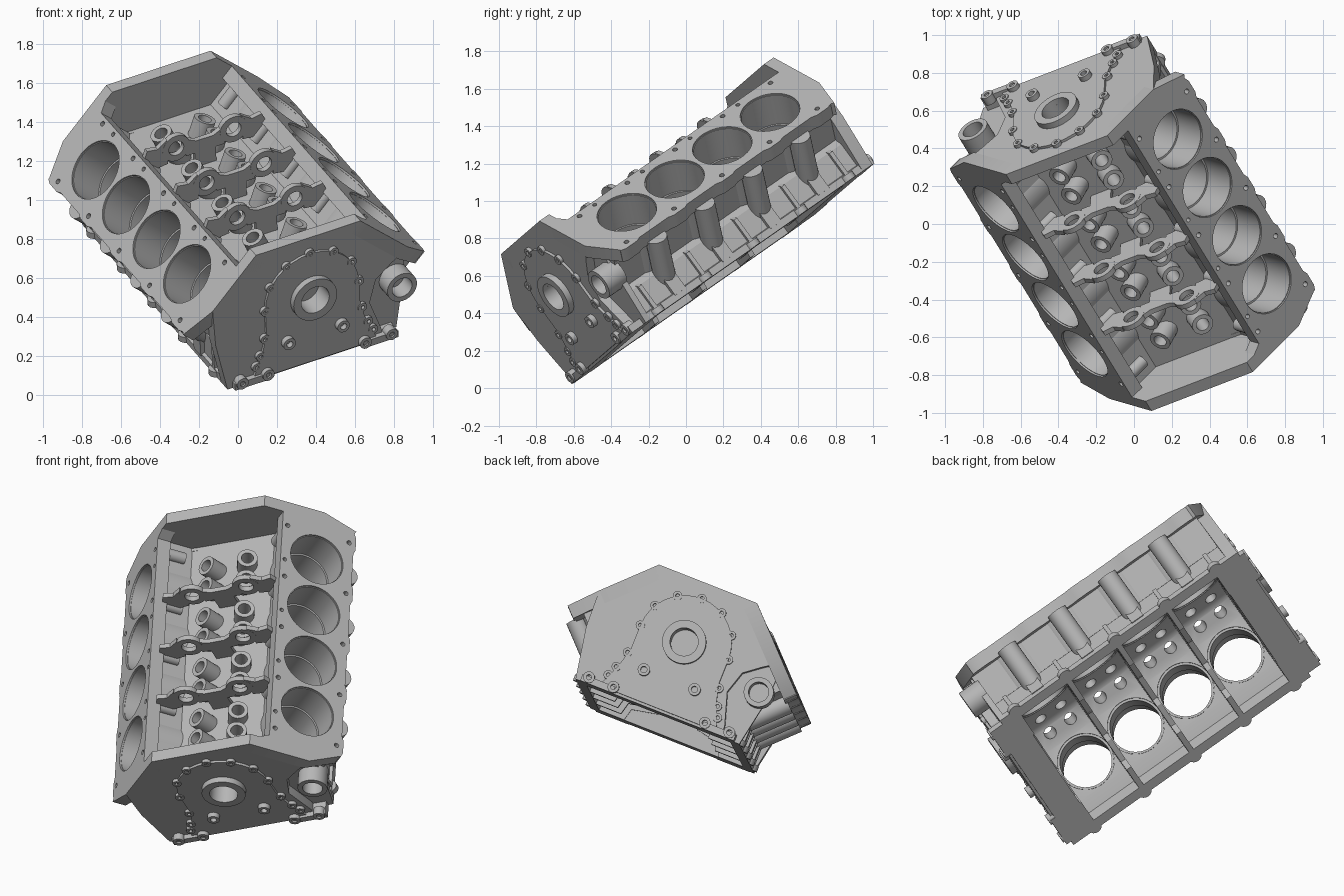
import bpy, bmesh, math
from mathutils import Matrix, Vector

if "Cube" in bpy.data.objects:
    bpy.data.objects.remove(bpy.data.objects["Cube"], do_unlink=True)

# Block frame: side, length, up, tilted in the world
L = Vector((-0.45, 0.732, 0.511)).normalized()
S = Vector((0.891, 0.342, 0.294))
S = (S - L * S.dot(L)).normalized()
U = S.cross(L)
ORIGIN = S * 0.255 + U * 0.376
FRAME = Matrix.Translation(ORIGIN) @ Matrix((S, L, U)).transposed().to_4x4()

MID = 0.455                      # middle of the block's length
PITCH = 0.3485                   # bore spacing
BORES = [MID + PITCH * (i - 1.5) for i in range(4)]
WEBS = [MID + PITCH * (i - 2) for i in range(5)]
FRONT, DECK, CAM_U = -0.40, 0.765, 0.42
T = Matrix.Translation
HALF_TURN = T((0, 2 * MID, 0)) @ Matrix.Diagonal((-1, -1, 1, 1))
TURNS = (Matrix.Identity(4), HALF_TURN)      # the block repeats after a half turn
SECTION = Matrix.Rotation(math.pi / 2, 4, 'X')   # (side, up) sketch, z runs forward
BANK = Matrix.Rotation(math.pi / 4, 4, 'Y')      # (across, length) sketch, z along the bore
LEAN = Matrix.Rotation(math.radians(22), 4, 'Y')  # lifter tilt

GREY = (0.47, 0.47, 0.47, 1)
iron = bpy.data.materials.new("cast grey")
iron.use_nodes = True
iron.diffuse_color = GREY
iron.node_tree.nodes["Principled BSDF"].inputs["Base Color"].default_value = GREY


def prism(bm, pts, h0, h1, mat):
    """Extrude a flat outline from h0 to h1."""
    low = [bm.verts.new(mat @ Vector((x, y, h0))) for x, y in pts]
    top = [bm.verts.new(mat @ Vector((x, y, h1))) for x, y in pts]
    bm.faces.new(low[::-1])
    bm.faces.new(top)
    for i in range(len(pts)):
        j = (i + 1) % len(pts)
        bm.faces.new((low[i], low[j], top[j], top[i]))


def circle(r, n):
    return [(r * math.cos(math.tau * i / n), r * math.sin(math.tau * i / n)) for i in range(n)]


def rod(bm, r, h0, h1, mat, n=32):
    prism(bm, circle(r, n), h0, h1, mat)


def tube(bm, ro, ri, h0, h1, mat, n=32):
    """Open pipe along local z."""
    rings = [[bm.verts.new(mat @ Vector((x, y, h))) for x, y in circle(r, n)]
             for r, h in ((ro, h0), (ro, h1), (ri, h1), (ri, h0))]
    for a in range(4):
        p, q = rings[a], rings[(a + 1) % 4]
        for i in range(n):
            j = (i + 1) % n
            bm.faces.new((p[i], p[j], q[j], q[i]))


def boss(bm, s, u, ro, ri, l0, l1, turn, n=20):
    """Pipe on an end face, pointing out along the crank axis."""
    tube(bm, ro, ri, -l0, -l1, turn @ T((s, 0, u)) @ SECTION, n)


def make(name, bm, cutter=False):
    bmesh.ops.recalc_face_normals(bm, faces=bm.faces)
    bm.transform(FRAME)
    me = bpy.data.meshes.new(name)
    bm.to_mesh(me)
    bm.free()
    me.materials.append(iron)
    ob = bpy.data.objects.new(name, me)
    bpy.context.collection.objects.link(ob)
    ob.hide_render = cutter
    return ob


def cut(ob, *cutters):
    bpy.context.view_layer.objects.active = ob
    for c in cutters:
        mod = ob.modifiers.new("cut", 'BOOLEAN')
        mod.operation, mod.solver, mod.object = 'DIFFERENCE', 'EXACT', c
        bpy.ops.object.modifier_apply(modifier=mod.name)


def mirrored(half):
    return half + [(-x, y) for x, y in reversed(half)]


def on_bank(w, n):
    return ((n + w) * math.sqrt(0.5), (n - w) * math.sqrt(0.5))


# Cutters
bores, bolts, crank_bays, lifters, cradle = (bmesh.new() for _ in range(5))
for turn in TURNS:
    bank = turn @ BANK
    for l in BORES:
        rod(bores, 0.162, 0.27, 0.85, bank @ T((0, l, 0)), 48)
        rod(bolts, 0.012, 0.71, 0.85, bank @ T((-0.195, l - 0.06, 0)), 12)
        for off in (-0.07, 0.07):
            rod(lifters, 0.035, -0.12, 0.1, turn @ T((0.095, l + off, 0.5)) @ LEAN, 24)
    for l in WEBS:
        for w in (-0.19, 0.19):
            rod(bolts, 0.014, 0.71, 0.85, bank @ T((w, l, 0)), 12)
bay = mirrored([(0.44, -0.06), (0.44, 0.085), on_bank(0.172, 0.36), on_bank(-0.172, 0.36), (0.02, 0.425)])
for l in BORES:
    prism(crank_bays, bay, -l - 0.158, -l + 0.158, SECTION)
prism(cradle, mirrored([(0.30, -0.05), (0.27, 0.07), (0.12, 0.10), (0.09, 0.13)]), -1.14, 0.235, SECTION)
bore_cut = make("bore_cutter", bores, True)
bolt_cut = make("bolt_cutter", bolts, True)
bay_cut = make("crankcase_cutter", crank_bays, True)
lifter_cut = make("lifter_cutter", lifters, True)
cradle_cut = make("crank_cutter", cradle, True)

# Main casting: crankcase skirt, two banks and the valley
bm = bmesh.new()
prism(bm, mirrored([(0.5, 0), (0.5, 0.04), (0.482, 0.045), (0.482, 0.185), on_bank(0.165, 0.48),
                    on_bank(0.165, 0.70), on_bank(-0.175, 0.70), on_bank(-0.175, 0.532)]),
      -1.24, 0.33, SECTION)
casting = make("block_casting", bm)
cut(casting, bay_cut, bore_cut, cradle_cut, lifter_cut)

# Deck plates
outer = [(0.03, FRONT), (0.215, -0.31)]
for l in WEBS:
    outer += [(0.22, l - 0.07), (0.232, l - 0.04), (0.232, l + 0.04), (0.22, l + 0.07)]
outer += [(0.23, 1.24), (0.03, 1.31)]
inner = [(-0.34, 1.31), (-0.34, 1.27), (-0.222, 1.24), (-0.222, -0.30), (-0.34, -0.36), (-0.34, FRONT)]
bm = bmesh.new()
for turn in TURNS:
    prism(bm, outer + inner, 0.685, DECK, turn @ BANK)
decks = make("cylinder_decks", bm)
cut(decks, bore_cut, bolt_cut)

# Cylinder barrels, with a narrower liner step inside
bm = bmesh.new()
for turn in TURNS:
    for l in BORES:
        place = turn @ BANK @ T((0, l, 0))
        tube(bm, 0.185, 0.158, 0.37, 0.755, place, 48)
        tube(bm, 0.160, 0.148, 0.365, 0.56, place, 48)
make("cylinder_barrels", bm)

# Outer columns beside each bore, skirt ribs and valley bolt bosses
bm = bmesh.new()
for turn in TURNS:
    for l in BORES:
        rod(bm, 0.06, 0.40, 0.70, turn @ BANK @ T((0.22, l, 0)), 24)
        prism(bm, [(0.44, 0.03), (0.505, 0.03), (0.505, 0.17), (0.44, 0.2)],
              -l - 0.04, -l + 0.04, turn @ SECTION)
    for l in WEBS:
        rod(bm, 0.035, 0.58, 0.70, turn @ BANK @ T((-0.18, l, 0)), 20)
        prism(bm, [(0.44, 0.03), (0.5, 0.03), (0.5, 0.18), (0.44, 0.22)],
              -l - 0.012, -l + 0.012, turn @ SECTION)
        rod(bm, 0.04, 0, 0.035, turn @ T((0.485, l, 0)), 16)
make("side_columns", bm)

# End walls in two halves around the camshaft opening; the pipe side is set back
half_circle = [(0.08 * math.sin(a), CAM_U - 0.08 * math.cos(a))
               for a in (math.pi * i / 24 for i in range(25))]
peak = on_bank(-0.34, DECK)
full_edge = [peak, on_bank(0.03, DECK), (0.555, 0.30), (0.5, 0)]
set_back_edge = [peak, on_bank(0.03, DECK), (0.46, 0.45), (0.37, 0.38), (0.33, 0.25), (0.39, 0.06), (0.39, 0)]
bm = bmesh.new()
for turn in TURNS:
    for flip, edge in ((1, set_back_edge), (-1, full_edge)):
        half = [(0, 0)] + half_circle + [(0, peak[1])] + edge
        prism(bm, [(flip * x, y) for x, y in half], 0.33, -FRONT, turn @ SECTION)
    prism(bm, [(0.2, 0)] + full_edge[:0:-1] + [(0.2, 0.5)], 0.31, 0.345, turn @ SECTION)
make("end_walls", bm)

# Raised timing cover pads, also split around the opening
arc = [(0.27 * math.sin(a), CAM_U + 0.27 * math.cos(a)) for a in (math.pi * i / 16 for i in range(9))]
pad_edge = arc + [(0.27, 0.27), (0.30, 0.16), (0.36, 0.015)]
bm = bmesh.new()
for turn in TURNS:
    for flip in (1, -1):
        half = [(0, 0.015)] + half_circle + pad_edge
        prism(bm, [(flip * x, y) for x, y in half], 0.395, 0.415, turn @ SECTION)
make("cover_pads", bm)

# Bosses, lugs and the side pipe on each end
bm = bmesh.new()
for turn in TURNS:
    boss(bm, 0, CAM_U, 0.125, 0.08, -0.33, -0.45, turn, 40)
    for i in range(7):
        a = math.pi * i / 6
        boss(bm, 0.27 * math.cos(a), CAM_U + 0.27 * math.sin(a), 0.026, 0.011, -0.39, -0.42, turn)
    for side in (-1, 1):
        boss(bm, side * 0.155, 0.19, 0.035, 0.018, -0.39, -0.445, turn)
        for s, u in ((0.28, 0.25), (0.31, 0.15), (0.335, 0.09)):
            boss(bm, side * s, u, 0.026, 0.011, -0.37, -0.42, turn)
        for s in (0.28, 0.43):
            boss(bm, side * s, 0.035, 0.033, 0.015, -0.39, -0.44, turn)
        prism(bm, [(side * s, u) for s, u in ((0.27, 0), (0.47, 0), (0.47, 0.04), (0.27, 0.04))],
              0.33, 0.43, turn @ SECTION)
    boss(bm, 0.5, 0.31, 0.085, 0.057, -0.31, -0.44, turn, 32)
make("end_bosses", bm)

# Lifter bosses in the valley
bm = bmesh.new()
for turn in TURNS:
    for l in BORES:
        for off in (-0.07, 0.07):
            tube(bm, 0.058, 0.035, -0.04, 0.085, turn @ T((0.095, l + off, 0.5)) @ LEAN, 24)
make("lifter_bosses", bm)

# Valley cross plates with two ringed holes each
bm = bmesh.new()
for l in WEBS[1:4]:
    prism(bm, mirrored([(0.11, 0.59), (0.12, 0.70), (0.05, 0.665)]), -l - 0.014, -l + 0.014, SECTION)
    prism(bm, mirrored([(0.06, 0.48), (0.06, 0.63)]), -l - 0.012, -l + 0.012, SECTION)
    for turn in (TURNS[0], T((0, 2 * l, 0)) @ Matrix.Diagonal((-1, -1, 1, 1))):
        tube(bm, 0.078, 0.043, -l - 0.015, -l + 0.015, turn @ T((0.165, 0, 0.66)) @ SECTION, 24)
        prism(bm, [(0.215, 0.58), (0.30, 0.57), (0.35, 0.65), (0.33, 0.70), (0.27, 0.69), (0.215, 0.73)],
              -l - 0.014, -l + 0.014, turn @ SECTION)
make("valley_plates", bm)

# Remove helpers, then shade with sharp edges kept
for c in (bore_cut, bolt_cut, bay_cut, lifter_cut, cradle_cut):
    bpy.data.objects.remove(c, do_unlink=True)
for ob in bpy.context.collection.objects:
    if ob.type == 'MESH' and iron.name in ob.data.materials:
        bpy.ops.object.select_all(action='DESELECT')
        ob.select_set(True)
        bpy.context.view_layer.objects.active = ob
        bpy.ops.object.shade_smooth_by_angle(angle=math.radians(32))
